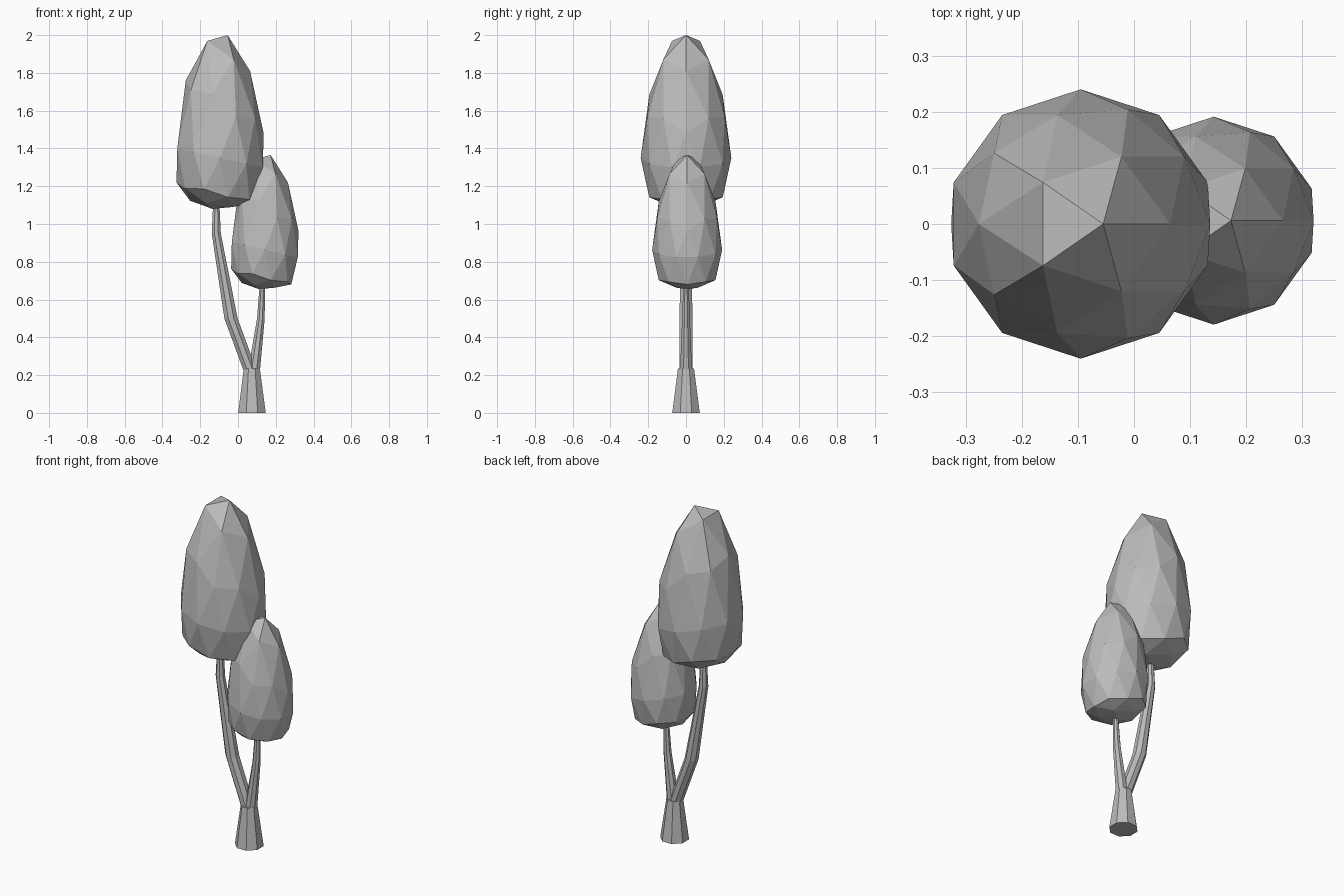
import bpy, bmesh, math

cube = bpy.data.objects.get("Cube")
if cube:
    bpy.data.objects.remove(cube, do_unlink=True)

GREY = (0.5, 0.5, 0.5, 1)
mat = bpy.data.materials.new("plain grey")
mat.use_nodes = True
mat.diffuse_color = GREY
for node in mat.node_tree.nodes:
    if node.type == 'BSDF_PRINCIPLED':
        node.inputs["Base Color"].default_value = GREY


def add_object(name, bm):
    bmesh.ops.recalc_face_normals(bm, faces=bm.faces[:])
    mesh = bpy.data.meshes.new(name)
    bm.to_mesh(mesh)
    bm.free()
    mesh.materials.append(mat)
    obj = bpy.data.objects.new(name, mesh)
    bpy.context.collection.objects.link(obj)


def limb(name, path, sides=8):
    """Tapered faceted limb through (x, z, radius) points."""
    bm = bmesh.new()
    rings = []
    for x, z, r in path:
        angles = [math.tau * (i + 0.5) / sides for i in range(sides)]
        rings.append([bm.verts.new((x + r * math.cos(a), r * math.sin(a), z))
                      for a in angles])
    for low, high in zip(rings, rings[1:]):
        for i in range(sides):
            j = (i + 1) % sides
            bm.faces.new((low[i], low[j], high[j], high[i]))
    bm.faces.new(rings[0][::-1])
    bm.faces.new(rings[-1])
    add_object(name, bm)


# Crown shape by ring: height on the unit ball, height above the crown's
# foot, and how much that ring tips down towards +x
CROWN = [(1, 0.92, 0), (0.85, 0.818, 0.168), (0.526, 0.57, 0.13),
         (0.447, 0.527, 0.142), (0, 0.27, 0.053), (-0.447, 0.09, 0.055),
         (-0.526, 0.075, 0.05), (-0.85, 0.025, 0.035), (-1, 0, 0)]


def crown(name, x, y, foot, size):
    """Faceted egg, broad at the foot and leaning at the tip."""
    bpy.ops.mesh.primitive_ico_sphere_add(subdivisions=2, radius=1)
    obj = bpy.context.object
    obj.name = obj.data.name = name
    obj.data.materials.append(mat)
    for v in obj.data.vertices:
        nx, ny, nz = v.co
        _, height, tip = min(CROWN, key=lambda ring: abs(ring[0] - nz))
        v.co = (x + size * (0.238 * nx + 0.04 * nz),
                y + size * 0.24 * ny,
                foot + size * (height - tip * nx))
    for p in obj.data.polygons:
        p.use_smooth = False
    obj.location = (0, 0, 0)


# Trunk and the two branches
limb("trunk", [(0.074, 0, 0.079), (0.073, 0.235, 0.046)])
limb("tall_branch", [(0.064, 0.225, 0.038), (-0.037, 0.5, 0.038),
                     (-0.115, 0.95, 0.026), (-0.115, 1.13, 0.017)])
limb("short_branch", [(0.085, 0.225, 0.034), (0.121, 0.5, 0.022),
                      (0.13, 0.71, 0.014)])

# Foliage
crown("tall_crown", -0.095, 0, 1.08, 1)
crown("short_crown", 0.142, 0.006, 0.655, 0.772)
